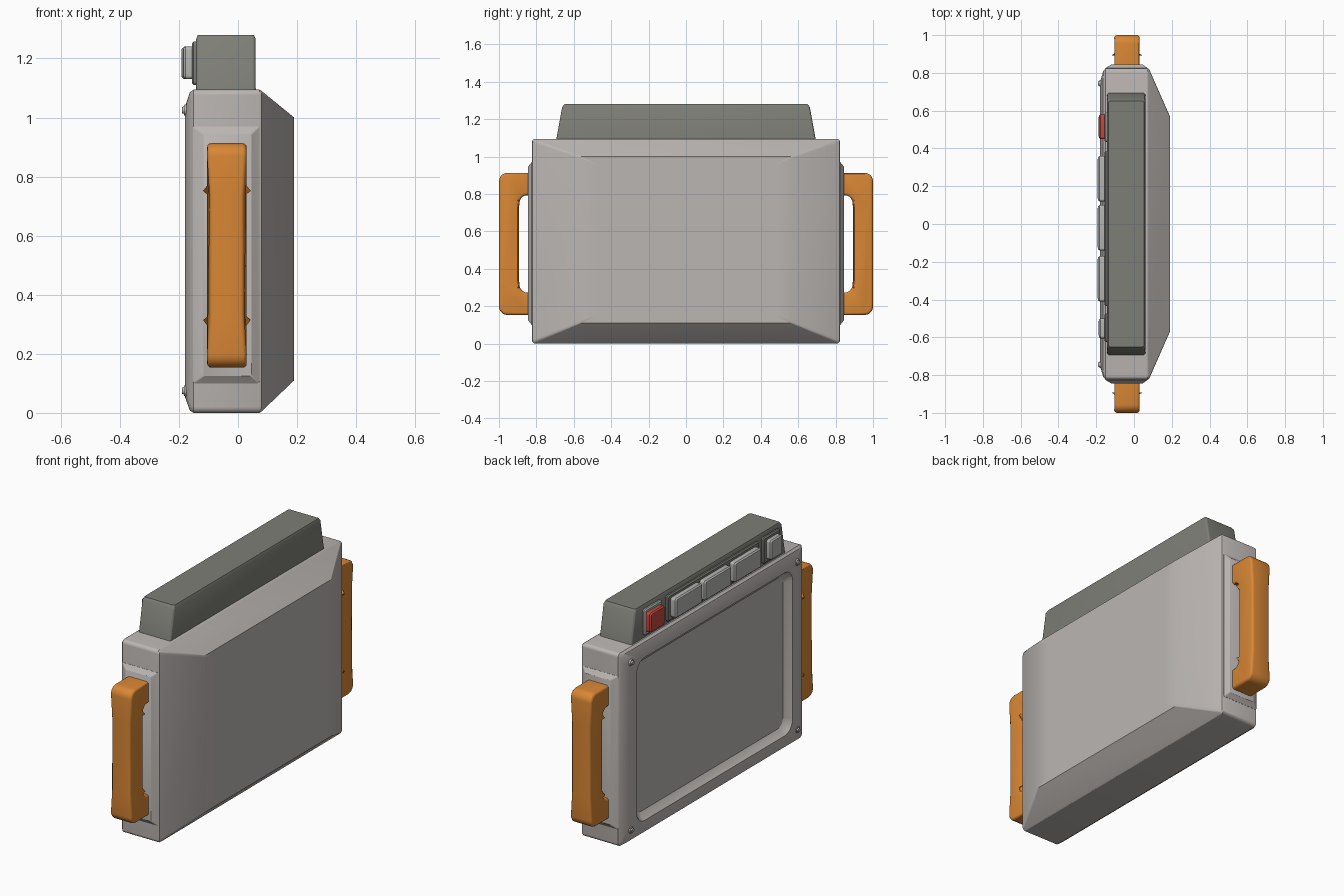
import bpy, bmesh, math
from mathutils import Vector

if "Cube" in bpy.data.objects:
    bpy.data.objects.remove(bpy.data.objects["Cube"])


def material(name, rgb):
    m = bpy.data.materials.new(name)
    m.diffuse_color = (*rgb, 1)
    m.use_nodes = True
    m.node_tree.nodes["Principled BSDF"].inputs["Base Color"].default_value = m.diffuse_color
    return m


GREY = material("warm_light_grey", (0.50, 0.47, 0.45))
DARK = material("dark_olive_grey", (0.21, 0.21, 0.185))
ORANGE = material("orange", (0.69, 0.24, 0.035))
RED = material("red", (0.55, 0.065, 0.05))
KEY = material("button_grey", (0.46, 0.46, 0.45))


def finish(bm, name, mat):
    bmesh.ops.recalc_face_normals(bm, faces=bm.faces)
    me = bpy.data.meshes.new(name)
    bm.to_mesh(me)
    bm.free()
    ob = bpy.data.objects.new(name, me)
    bpy.context.collection.objects.link(ob)
    me.materials.append(mat)
    bpy.ops.object.select_all(action='DESELECT')
    ob.select_set(True)
    bpy.context.view_layer.objects.active = ob
    bpy.ops.object.shade_smooth_by_angle(angle=math.radians(30))
    return ob


def arc(cu, cv, r, a0, a1, n=5):
    return [(cu + r * math.cos(math.radians(a0 + (a1 - a0) * i / n)),
             cv + r * math.sin(math.radians(a0 + (a1 - a0) * i / n))) for i in range(n + 1)]


def rounded_rect(u0, u1, v0, v1, r):
    return (arc(u1 - r, v1 - r, r, 0, 90) + arc(u0 + r, v1 - r, r, 90, 180)
            + arc(u0 + r, v0 + r, r, 180, 270) + arc(u1 - r, v0 + r, r, 270, 360))


def place(axis, d, u, v):
    return {'x': (d, u, v), 'y': (u, d, v), 'z': (u, v, d)}[axis]


def loft(name, axis, rings, mat):
    """Skin rounded rectangles (depth, u0, u1, v0, v1, radius) along an axis."""
    bm = bmesh.new()
    loops = [[bm.verts.new(place(axis, k[0], u, v)) for u, v in rounded_rect(*k[1:])] for k in rings]
    for a, b in zip(loops, loops[1:]):
        for i in range(len(a)):
            j = (i + 1) % len(a)
            bm.faces.new((a[i], a[j], b[j], b[i]))
    bm.faces.new(loops[0])
    bm.faces.new(loops[-1])
    return finish(bm, name, mat)


# Main body: tapered back, raised bezel, sunken screen
loft("body", 'x', [
    (0.19, -0.48, 0.48, 0.15, 0.96, 0.008),
    (0.19, -0.57, 0.57, 0.11, 1.00, 0.010),
    (0.08, -0.82, 0.82, 0.005, 1.09, 0.018),
    (0.072, -0.824, 0.824, 0.0, 1.095, 0.02),
    (-0.15, -0.824, 0.824, 0.0, 1.095, 0.02),
    (-0.163, -0.81, 0.81, 0.008, 1.085, 0.025),
    (-0.180, -0.75, 0.75, 0.055, 1.035, 0.06),
    (-0.180, -0.70, 0.70, 0.085, 1.010, 0.07),
    (-0.160, -0.685, 0.685, 0.10, 0.995, 0.06),
    (-0.145, -0.665, 0.665, 0.12, 0.975, 0.05)], GREY)

for side, s in (("left", -1), ("right", 1)):
    # Raised chamfered plate that carries the handle
    loft(side + "_side_plate", 'y', [
        (0.80 * s, -0.155, 0.075, 0.10, 0.97, 0.006),
        (0.825 * s, -0.152, 0.072, 0.10, 0.97, 0.006),
        (0.845 * s, -0.118, 0.045, 0.125, 0.945, 0.006)], GREY)

    # Carry handle: C-shaped outline with soft edges and a slimmer grip
    mid, cx, hw = 0.533, -0.0375, 0.067
    top = ([(0.89, 0.22)] + arc(0.85, 0.22, 0.04, 0, 90) + [(0.835, 0.26)],
           [(0.835, 0.38)] + arc(0.955, 0.335, 0.045, 90, 0) + [(1.0, 0.20)])
    half = [(y, z) for y, z in top[0][1:] + top[1]]
    half = [(0.893, 0.19)] + half
    outline = half + [(y, -z) for y, z in reversed(half)]
    bm = bmesh.new()
    vs = [bm.verts.new((cx - hw, y * s, mid + z)) for y, z in outline]
    face = bm.faces.new(vs)
    ext = bmesh.ops.extrude_face_region(bm, geom=[face])
    bmesh.ops.translate(bm, vec=Vector((2 * hw, 0, 0)),
                        verts=[e for e in ext['geom'] if isinstance(e, bmesh.types.BMVert)])
    for v in bm.verts:
        if abs(v.co.z - mid) < 0.205:
            v.co.x = cx + (v.co.x - cx) * 0.88
    bmesh.ops.recalc_face_normals(bm, faces=bm.faces)
    rim = [e for e in bm.edges if abs(e.verts[0].co.x - e.verts[1].co.x) < 0.05]
    bmesh.ops.bevel(bm, geom=rim, offset=0.03, segments=3, profile=0.5,
                    affect='EDGES', clamp_overlap=True)
    finish(bm, side + "_handle", ORANGE)

    # Corner screws on the bezel
    for where, z in (("lower", 0.075), ("upper", 1.025)):
        bm = bmesh.new()
        for r, x0, x1 in ((0.022, -0.165, -0.183), (0.013, -0.18, -0.19)):
            a = bmesh.ops.create_cone(bm, cap_ends=True, segments=16, radius1=r,
                                      radius2=r * 0.8, depth=abs(x1 - x0))['verts']
            for v in a:
                x, y, h = v.co
                v.co = ((x0 + x1) / 2 - h, y + 0.745 * s, x + z)
        finish(bm, f"{side}_{where}_screw", GREY)

# Control housing on top
loft("control_housing", 'z', [
    (1.07, -0.142, 0.062, -0.70, 0.70, 0.012),
    (1.10, -0.142, 0.060, -0.692, 0.692, 0.012),
    (1.265, -0.142, 0.060, -0.662, 0.662, 0.012),
    (1.28, -0.136, 0.054, -0.650, 0.650, 0.010)], DARK)

# Frames behind the buttons
for name, y0, y1, mat in (("power_button_frame", 0.435, 0.59, KEY),
                          ("main_button_frame", -0.435, 0.385, DARK),
                          ("small_button_frame", -0.625, -0.475, DARK)):
    loft(name, 'x', [(-0.13, y0, y1, 1.11, 1.258, 0.012),
                     (-0.150, y0, y1, 1.11, 1.258, 0.012),
                     (-0.156, y0 + 0.006, y1 - 0.006, 1.116, 1.252, 0.010)], mat)

# Buttons
for name, y0, y1, tip, mat in (("power_button", 0.45, 0.58, -0.187, RED),
                               ("first_button", 0.12, 0.36, -0.192, KEY),
                               ("second_button", -0.14, 0.10, -0.192, KEY),
                               ("third_button", -0.41, -0.17, -0.192, KEY),
                               ("small_button", -0.605, -0.50, -0.187, KEY)):
    loft(name, 'x', [(-0.145, y0, y1, 1.13, 1.24, 0.012),
                     (tip + 0.010, y0, y1, 1.13, 1.24, 0.012),
                     (tip + 0.002, y0 + 0.006, y1 - 0.006, 1.136, 1.234, 0.010),
                     (tip, y0 + 0.016, y1 - 0.016, 1.144, 1.226, 0.008)], mat)
